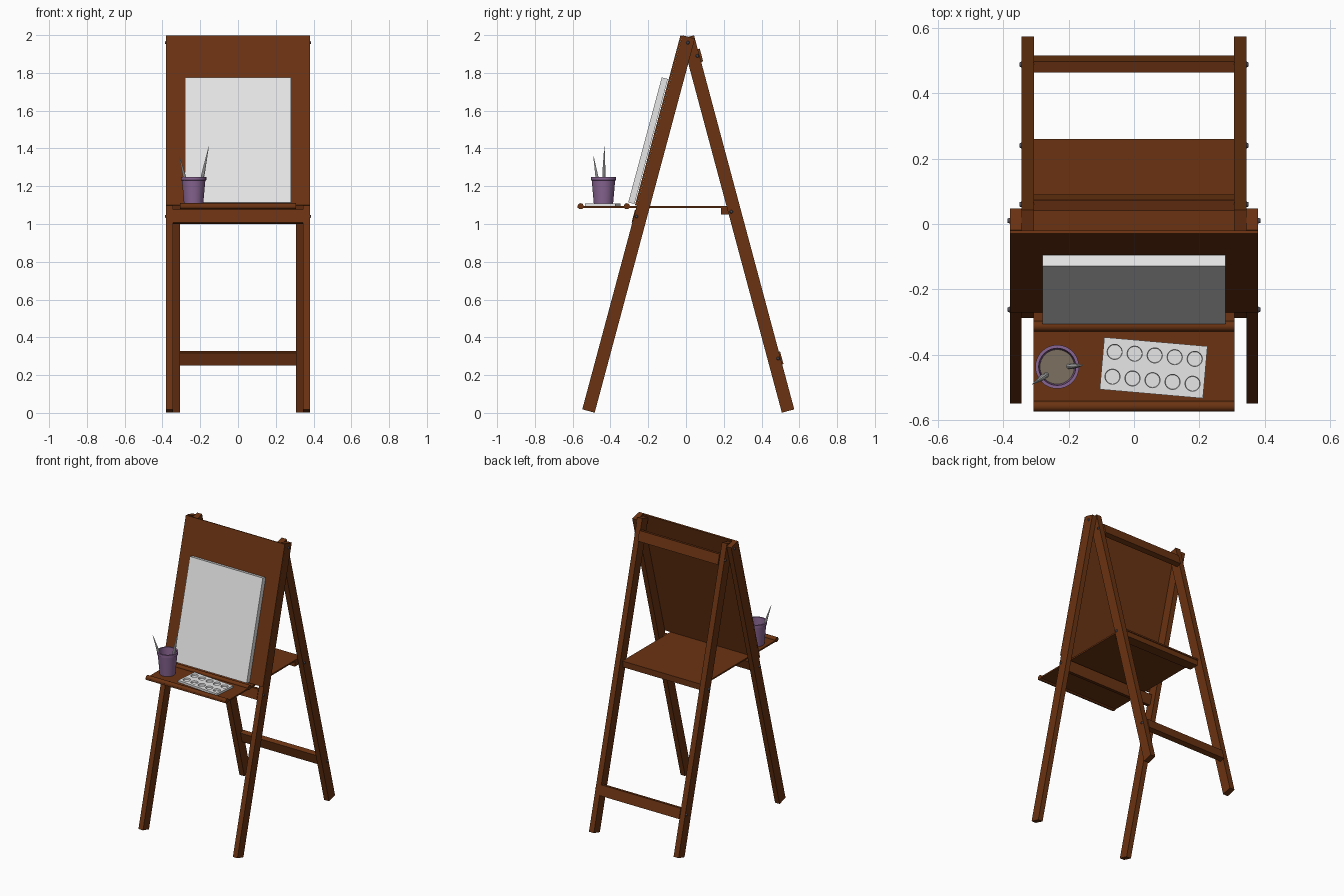
import bpy, bmesh, math
from mathutils import Matrix, Vector

if "Cube" in bpy.data.objects:
    bpy.data.objects.remove(bpy.data.objects["Cube"])

TILT = math.radians(15)


def material(name, rgb):
    m = bpy.data.materials.new(name)
    m.use_nodes = True
    m.diffuse_color = (*rgb, 1)
    m.node_tree.nodes["Principled BSDF"].inputs["Base Color"].default_value = (*rgb, 1)
    return m


WOOD = material("brown wood", (0.145, 0.033, 0.006))
WHITE = material("off white", (0.8, 0.8, 0.8))
PURPLE = material("purple", (0.25, 0.13, 0.29))
METAL = material("dark metal", (0.08, 0.08, 0.1))
WATER = material("murky water", (0.2, 0.16, 0.12))


def finish(name, bm, mat, smooth=False):
    mesh = bpy.data.meshes.new(name)
    bmesh.ops.recalc_face_normals(bm, faces=bm.faces)
    bm.to_mesh(mesh)
    bm.free()
    ob = bpy.data.objects.new(name, mesh)
    bpy.context.collection.objects.link(ob)
    mesh.materials.append(mat)
    if smooth:
        bpy.ops.object.select_all(action="DESELECT")
        ob.select_set(True)
        bpy.context.view_layer.objects.active = ob
        bpy.ops.object.shade_smooth_by_angle()
    return ob


def box(name, center, size, mat=WOOD, tilt=0):
    bm = bmesh.new()
    bmesh.ops.create_cube(bm, size=1, matrix=Matrix.Diagonal((*size, 1)))
    ob = finish(name, bm, mat)
    ob.location = center
    ob.rotation_euler.x = tilt
    return ob


def rod(name, start, end, r1, r2, mat, sides=16):
    a, b = Vector(start), Vector(end)
    turn = (b - a).to_track_quat("Z", "Y").to_matrix().to_4x4()
    bm = bmesh.new()
    bmesh.ops.create_cone(bm, cap_ends=True, segments=sides, radius1=r1, radius2=r2,
                          depth=(b - a).length,
                          matrix=Matrix.Translation((a + b) / 2) @ turn)
    return finish(name, bm, mat, True)


def lathe(name, profile, center, mat, sides=32):
    bm = bmesh.new()
    verts = [bm.verts.new((r, 0, z)) for r, z in profile]
    edges = [bm.edges.new(pair) for pair in zip(verts, verts[1:])]
    bmesh.ops.spin(bm, geom=verts + edges, axis=(0, 0, 1), cent=(0, 0, 0),
                   angle=math.tau, steps=sides)
    bmesh.ops.remove_doubles(bm, verts=bm.verts, dist=0.0001)
    ob = finish(name, bm, mat, True)
    ob.location = center
    return ob


# Legs and the bolts through them
for side, s in (("left", 1), ("right", -1)):
    box(f"front_leg_{side}", (s * 0.3625, -0.251, 1.0), (0.035, 0.068, 2.05), tilt=-TILT)
    box(f"rear_leg_{side}", (s * 0.325, 0.275, 1.0), (0.038, 0.068, 2.05), tilt=TILT)
    bolts = [(0.38, 0.01, 1.96), (0.38, -0.262, 1.04), (0.344, 0.06, 1.89),
             (0.344, 0.24, 1.065), (0.344, 0.488, 0.288)]
    for i, (x, y, z) in enumerate(bolts):
        rod(f"bolt_{side}_{i + 1}", (s * (x - 0.004), y, z), (s * (x + 0.007), y, z),
            0.011, 0.006, METAL, 12)

# Cross rails
box("top_rear_rail", (0, 0.065, 1.89), (0.615, 0.035, 0.07), tilt=TILT)
box("lower_rear_rail", (0, 0.49, 0.288), (0.615, 0.035, 0.07), tilt=TILT)
box("shelf_rear_rail", (0, 0.22, 1.067), (0.615, 0.07, 0.036))
box("front_rail", (0, -0.262, 1.038), (0.69, 0.035, 0.07), tilt=-TILT)

# Drawing board and stretched canvas
box("drawing_board", (0, -0.145, 1.548), (0.76, 0.01, 0.93), tilt=-TILT)
box("canvas", (0, -0.2005, 1.441), (0.56, 0.034, 0.685), WHITE, -TILT)

# Shelf with two rounded lips
box("shelf", (0, -0.157, 1.089), (0.614, 0.835, 0.01))
for name, y in (("front_lip", -0.558), ("inner_lip", -0.313)):
    rod(name, (-0.307, y, 1.094), (0.307, y, 1.094), 0.016, 0.016, WOOD, 20)

# Water cup with a thick rim
CUP = (-0.235, -0.437, 1.095)
lathe("cup", [(0, 0), (0.05, 0), (0.062, 0.135), (0.067, 0.137), (0.067, 0.155),
              (0.057, 0.155), (0.046, 0.008), (0, 0.008)], CUP, PURPLE)
lathe("cup_water", [(0, 0.1), (0.054, 0.1)], CUP, WATER)

# Brushes standing in the cup
for name, foot, tip in (("brush_left", (-0.215, -0.437, 1.12), (-0.155, -0.432, 1.41)),
                        ("brush_right", (-0.25, -0.45, 1.12), (-0.311, -0.49, 1.36))):
    foot, tip = Vector(foot), Vector(tip)
    mid = foot.lerp(tip, 0.5)
    rod(name + "_handle", foot, mid, 0.006, 0.009, WHITE, 10)
    rod(name + "_tip", mid, tip, 0.009, 0.001, WHITE, 10)

# Paint palette with two rows of round wells
palette = box("paint_palette", (0.06, -0.44, 1.101), (0.317, 0.16, 0.014), WHITE)
bm = bmesh.new()
for col in range(5):
    for row in (-1, 1):
        spot = Matrix.Translation(((col - 2) * 0.0615, row * 0.038, 0.008))
        bmesh.ops.create_cone(bm, cap_ends=True, segments=24, radius1=0.022,
                              radius2=0.025, depth=0.022, matrix=spot)
cutter = finish("well_cutter", bm, WHITE)
cutter.location = palette.location
cutter.rotation_euler.z = palette.rotation_euler.z = math.radians(-5)
cutter.hide_render = True
cutter.hide_set(True)
cut = palette.modifiers.new("wells", "BOOLEAN")
cut.object = cutter
cut.operation = "DIFFERENCE"
cut.solver = "EXACT"
